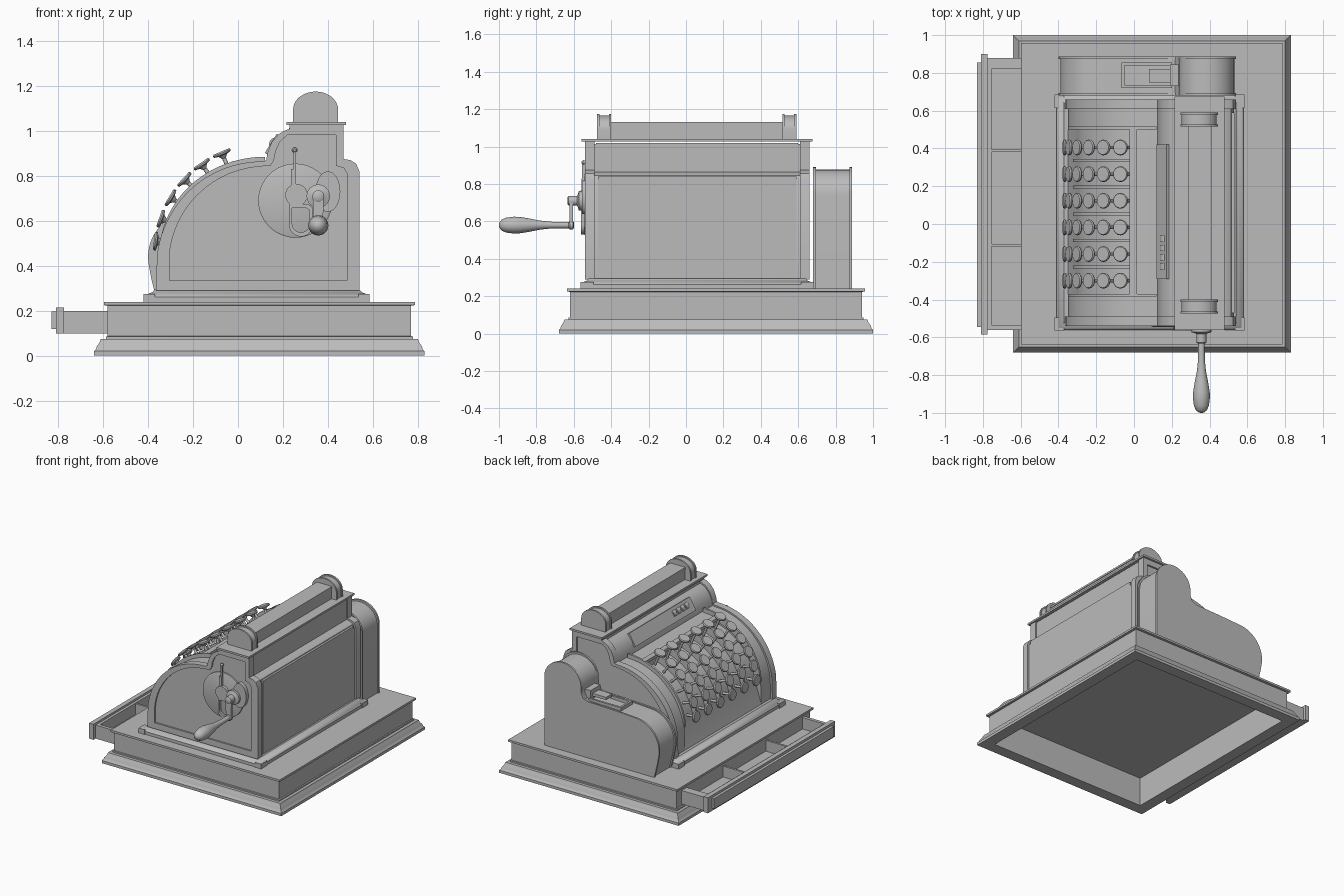
import bpy, bmesh, math
from mathutils import Vector

if "Cube" in bpy.data.objects:
    bpy.data.objects.remove(bpy.data.objects["Cube"])

metal = bpy.data.materials.new("grey_metal")
metal.diffuse_color = (0.5, 0.5, 0.5, 1)
metal.use_nodes = True
metal.node_tree.nodes["Principled BSDF"].inputs["Base Color"].default_value = metal.diffuse_color


def finish(ob, angle=35):
    ob.data.materials.clear()
    ob.data.materials.append(metal)
    bpy.ops.object.select_all(action='DESELECT')
    ob.select_set(True)
    bpy.context.view_layer.objects.active = ob
    bpy.ops.object.shade_smooth_by_angle(angle=math.radians(angle))
    return ob


def from_bm(name, bm):
    bmesh.ops.recalc_face_normals(bm, faces=bm.faces)
    me = bpy.data.meshes.new(name)
    bm.to_mesh(me)
    bm.free()
    ob = bpy.data.objects.new(name, me)
    bpy.context.collection.objects.link(ob)
    return finish(ob)


def boxes(name, items):
    """Several boxes (x0, x1, y0, y1, z0, z1) in one mesh."""
    bm = bmesh.new()
    for x0, x1, y0, y1, z0, z1 in items:
        vs = bmesh.ops.create_cube(bm, size=1)['verts']
        for v in vs:
            v.co = Vector(((x0 + x1) / 2 + v.co.x * (x1 - x0),
                           (y0 + y1) / 2 + v.co.y * (y1 - y0),
                           (z0 + z1) / 2 + v.co.z * (z1 - z0)))
    return from_bm(name, bm)


def prism(name, outlines, y0, y1):
    """Extrude xz outlines along y; further outlines cut holes."""
    cu = bpy.data.curves.new(name, 'CURVE')
    cu.dimensions, cu.fill_mode, cu.extrude = '2D', 'BOTH', (y1 - y0) / 2
    for pts in outlines:
        sp = cu.splines.new('POLY')
        sp.points.add(len(pts) - 1)
        for p, (x, z) in zip(sp.points, pts):
            p.co = (x, z, 0, 1)
        sp.use_cyclic_u = True
    tmp = bpy.data.objects.new(name, cu)
    bpy.context.collection.objects.link(tmp)
    bpy.context.view_layer.update()
    me = bpy.data.meshes.new_from_object(tmp.evaluated_get(bpy.context.evaluated_depsgraph_get()))
    bpy.data.objects.remove(tmp)
    bm = bmesh.new()
    bm.from_mesh(me)
    bmesh.ops.remove_doubles(bm, verts=bm.verts, dist=1e-5)
    for v in bm.verts:
        x, y, z = v.co
        v.co = (x, (y0 + y1) / 2 - z, y)
    return from_bm(name, bm)


def lathe(name, profile, places, seg=20):
    """Revolve (radius, distance) rings about an axis at each (origin, direction)."""
    bm = bmesh.new()
    for origin, direction in places:
        q = Vector(direction).to_track_quat('Z', 'Y')
        rings = [[bm.verts.new(Vector(origin) + q @ Vector((r * math.cos(2 * math.pi * i / seg),
                  r * math.sin(2 * math.pi * i / seg), t))) for i in range(seg)] for r, t in profile]
        for a, b in zip(rings, rings[1:]):
            for i in range(seg):
                j = (i + 1) % seg
                bm.faces.new((a[i], a[j], b[j], b[i]))
        bm.faces.new(rings[0][::-1])
        bm.faces.new(rings[-1])
    return from_bm(name, bm)


def moulding(name, rect, steps):
    """Stack rectangular rings, each (inset, z)."""
    x0, x1, y0, y1 = rect
    bm = bmesh.new()
    rings = [[bm.verts.new(c) for c in ((x0 + d, y0 + d, z), (x1 - d, y0 + d, z),
              (x1 - d, y1 - d, z), (x0 + d, y1 - d, z))] for d, z in steps]
    for a, b in zip(rings, rings[1:]):
        for i in range(4):
            bm.faces.new((a[i], a[(i + 1) % 4], b[(i + 1) % 4], b[i]))
    bm.faces.new(rings[0])
    bm.faces.new(rings[-1])
    return from_bm(name, bm)


def arc(cx, cz, rx, rz, a0, a1, n):
    return [(cx + rx * math.cos(math.radians(a0 + (a1 - a0) * i / n)),
             cz + rz * math.sin(math.radians(a0 + (a1 - a0) * i / n))) for i in range(n + 1)]


def offset(pts, c, k):
    return [(c[0] + (x - c[0]) * k, c[1] + (z - c[1]) * k) for x, z in pts]


# Hollow base with stepped foot and lid
moulding("base", (-0.64, 0.83, -0.68, 1.0),
         [(0.085, 0.215), (0.085, 0.0), (0, 0), (0, 0.02), (0.008, 0.028), (0.012, 0.042), (0.025, 0.06),
          (0.03, 0.075), (0.052, 0.075), (0.052, 0.085), (0.06, 0.087), (0.06, 0.223),
          (0.043, 0.225), (0.043, 0.24)])

# Open drawer with compartments
boxes("drawer", [(-0.775, -0.58, -0.56, 0.88, 0.10, 0.115), (-0.775, -0.755, -0.56, 0.88, 0.115, 0.2),
                 (-0.755, -0.58, -0.56, -0.535, 0.115, 0.2), (-0.755, -0.58, 0.82, 0.88, 0.115, 0.2),
                 (-0.755, -0.58, -0.12, -0.105, 0.115, 0.195), (-0.755, -0.58, 0.38, 0.395, 0.115, 0.195)])
boxes("drawer_front", [(-0.81, -0.775, -0.585, 0.9, 0.10, 0.215), (-0.83, -0.81, -0.545, 0.855, 0.12, 0.197)])

# Flared foot of the cabinet
moulding("cabinet_foot", (-0.41, 0.58, -0.56, 0.68),
         [(0, 0.24), (0, 0.262), (0.01, 0.275), (0.03, 0.283), (0.04, 0.295)])
boxes("foot_blocks", [(x, x + 0.05, y, y + 0.07, 0.24, 0.275) for x in (-0.42, 0.535) for y in (-0.565, 0.615)])

# Cabinet outline: curved key front, rounded shoulder, stepped back
CX, CZ = 0.12, 0.45


def front_curve(inset, n=24):
    pts = []
    for i in range(n + 1):
        t = i / n
        a = math.radians(180 - 88 * t)
        r = 0.415 + 0.065 * (1 - t) ** 1.5 - inset(180 - 88 * t, t)
        pts.append((CX + r * math.cos(a), CZ + r * math.sin(a)))
    return pts


back = [(0.125, 0.868), (0.132, 0.905), (0.15, 0.95), (0.18, 0.985), (0.205, 1.0), (0.23, 1.01), (0.23, 1.028),
        (0.47, 1.028), (0.47, 0.875), (0.5, 0.87), (0.525, 0.855), (0.54, 0.82), (0.54, 0.29), (-0.365, 0.29)]
outer = front_curve(lambda a, t: 0) + back
hole = front_curve(lambda a, t: 0.055 - 0.033 * t) + [
    (0.145, 0.845), (0.16, 0.87), (0.168, 0.91), (0.185, 0.95), (0.22, 0.983), (0.435, 0.983),
    (0.435, 0.845), (0.47, 0.835), (0.485, 0.81), (0.485, 0.335), (-0.305, 0.335)]
for side, y0, y1 in (("front", -0.54, -0.49), ("rear", 0.61, 0.66)):
    prism(side + "_end_frame", [outer, hole], y0, y1)
core = offset(outer, (0.15, 0.5), 0.972)
prism("cabinet_front_section", [core], -0.528, -0.38)
prism("cabinet_rear_section", [core], 0.51, 0.648)

# Key bank: recessed curve, side arches and ribs between columns
bed = offset(front_curve(lambda a, t: 0.045 if a > 108 else 0, 44) + back, (0.15, 0.5), 0.972)
prism("key_bed", [bed], -0.38, 0.51)
arch = arc(CX, CZ, 0.47, 0.435, 178, 90, 24) + arc(CX, CZ, 0.42, 0.38, 90, 178, 24)
for i, y in enumerate((-0.385, 0.5)):
    prism("key_arch_%d" % i, [arch], y, y + 0.015)
rib = arc(CX, CZ, 0.445, 0.418, 176, 108, 20) + arc(CX, CZ, 0.38, 0.36, 108, 176, 20)
for i in range(5):
    y = -0.228 + i * 0.141
    prism("key_rib_%d" % i, [rib], y - 0.008, y + 0.008)
boxes("key_top_rail", [(-0.025, 0.015, -0.385, 0.515, 0.845, 0.866)])

# Round keys on stems
keys = []
for row in range(6):
    a = math.radians(113 + 12 * row)
    d = Vector((math.cos(a), 0, math.sin(a)))
    for col in range(6):
        keys.append((Vector((CX, -0.3 + 0.141 * col, CZ)) + d * 0.385, d))
lathe("keys", [(0.009, 0), (0.009, 0.08), (0.02, 0.095), (0.04, 0.099), (0.042, 0.106), (0.038, 0.113)], keys, 16)

# Indicator window on the shoulder with number wheels
win = boxes("indicator_window", [(-0.008, 0.008, -0.29, 0.42, -0.055, 0.045)])
win.location, win.rotation_euler = (0.155, 0, 0.945), (0, math.radians(32), 0)
lathe("number_wheels", [(0.03, 0), (0.03, 0.034)], [((0.168, -0.24 + 0.048 * i, 0.94), (0, 1, 0)) for i in range(4)])

# Back panels and trim
boxes("back_panels", [(0.5, 0.532, -0.47, 0.59, 0.3, 0.84), (0.45, 0.463, -0.48, 0.6, 0.87, 1.02)])

# Top plate and roll cover
boxes("top_plate", [(0.215, 0.48, -0.56, 0.675, 1.026, 1.04)])
boxes("roll_cover", [(0.29, 0.405, -0.41, 0.52, 1.04, 1.125), (0.285, 0.41, -0.41, 0.52, 1.118, 1.132)])
cap = [(0.445, 1.04)] + arc(0.345, 1.095, 0.1, 0.08, 0, 180, 20) + [(0.245, 1.04)]
small_cap = offset(cap, (0.345, 1.04), 0.93)
for n, y in (("front", -0.475), ("rear", 0.515)):
    prism(n + "_cap", [small_cap], y + 0.005, y + 0.07)
    prism(n + "_cap_rim", [cap], y, y + 0.012)
    prism(n + "_cap_inner_rim", [cap], y + 0.063, y + 0.075)

# Receipt housing beside the cabinet
house = ([(0.54, 0.24)] + arc(0.39, 0.75, 0.15, 0.14, 0, 180, 18) +
         [(0.237, 0.70), (0.22, 0.668), (0.18, 0.655), (0.0, 0.65), (-0.12, 0.645)] +
         arc(-0.2, 0.44, 0.2, 0.2, 90, 190, 14) + [(-0.385, 0.34), (-0.36, 0.24)])
prism("receipt_housing", [offset(house, (0.1, 0.24), 0.98)], 0.685, 0.88)
for n, y in (("inner", 0.68), ("outer", 0.873)):
    prism("receipt_rim_" + n, [house], y, y + 0.014)
boxes("receipt_slot", [(-0.06, 0.2, 0.72, 0.735, 0.63, 0.665), (-0.06, 0.2, 0.84, 0.855, 0.63, 0.665),
                       (-0.065, -0.05, 0.72, 0.855, 0.63, 0.665), (0.08, 0.26, 0.75, 0.82, 0.67, 0.69),
                       (0.19, 0.26, 0.73, 0.845, 0.65, 0.72)])

# Crank mechanism on the front end
lathe("crank_dial", [(0.165, 0), (0.165, 0.012), (0.155, 0.016)], [((0.255, -0.528, 0.69), (0, -1, 0))], 40)
prism("lock_plate", [arc(0.4, 0.73, 0.055, 0.09, 0, 350, 30)], -0.556, -0.52)
loop = arc(0.28, 0.58, 0.052, 0.05, 180, 360, 12) + [(0.332, 0.66), (0.31, 0.675), (0.228, 0.675)]
prism("crank_bracket", [loop, offset(loop, (0.28, 0.605), 0.75)], -0.562, -0.54)
prism("bracket_block", [arc(0.26, 0.715, 0.05, 0.05, 0, 340, 17)], -0.565, -0.53)
boxes("small_lever", [(0.247, 0.257, -0.555, -0.54, 0.75, 0.92), (0.235, 0.258, -0.56, -0.535, 0.74, 0.83)])
lathe("lever_knob", [(0.01, 0), (0.012, 0.01), (0.006, 0.018)], [((0.252, -0.54, 0.915), (0, -1, 0))], 12)
lathe("crank_hub", [(0.052, 0), (0.052, 0.045), (0.035, 0.05), (0.026, 0.055), (0.026, 0.1), (0.018, 0.105)],
      [((0.357, -0.528, 0.71), (0, -1, 0))], 24)
arm = arc(0.357, 0.71, 0.025, 0.025, 0, 180, 10) + arc(0.357, 0.58, 0.02, 0.02, 180, 360, 10)
prism("crank_arm", [arm], -0.622, -0.605)

# Turned handle
lathe("handle", [(0.016, 0), (0.024, 0.005), (0.024, 0.02), (0.017, 0.027), (0.018, 0.12), (0.024, 0.18),
                 (0.036, 0.24), (0.044, 0.29), (0.045, 0.32), (0.04, 0.36), (0.03, 0.385), (0.014, 0.398),
                 (0.003, 0.4)], [((0.357, -0.6, 0.58), (0, -1, 0))], 24)
